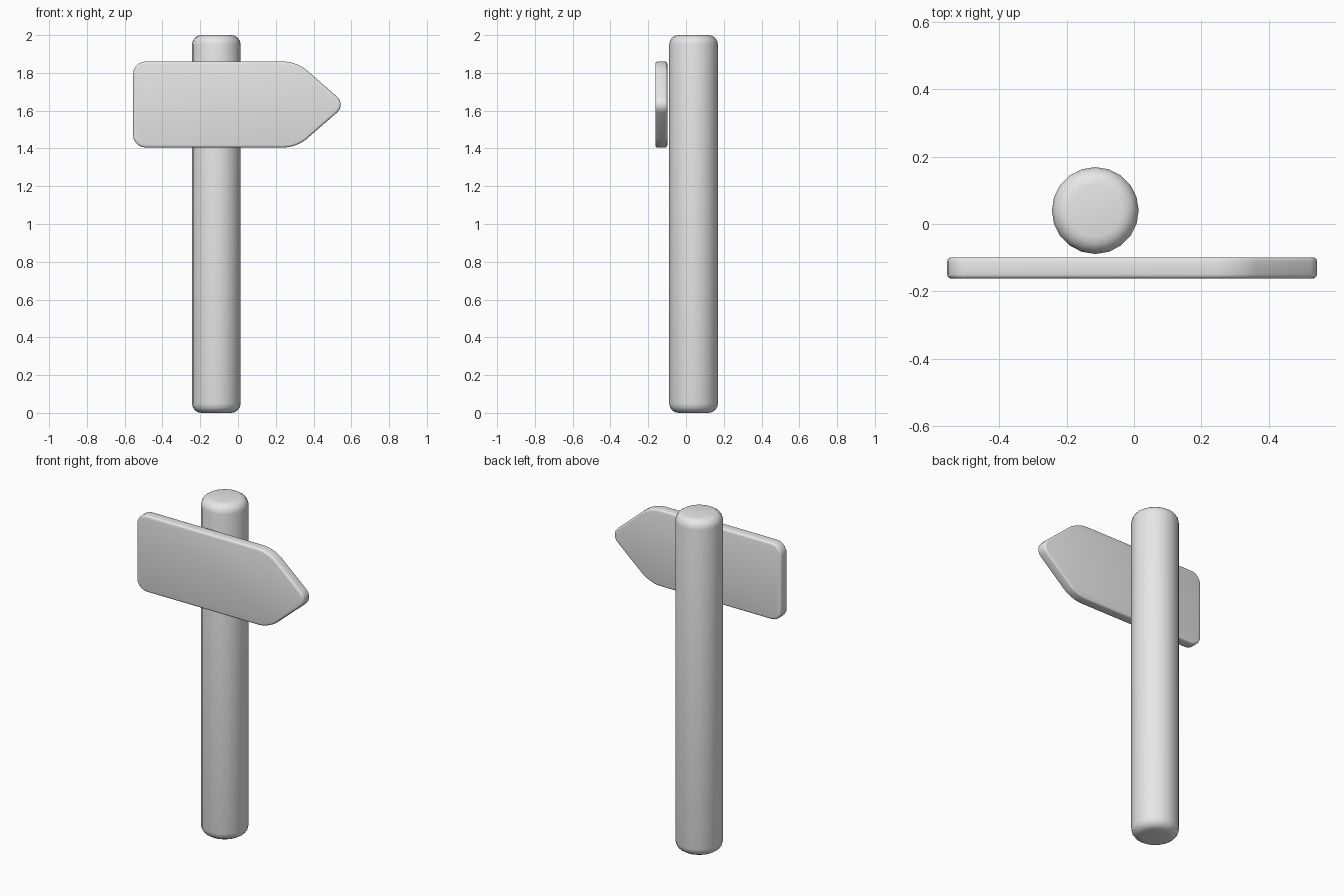
import bpy
import bmesh
import math
from mathutils import Matrix

cube = bpy.data.objects.get("Cube")
if cube:
    bpy.data.objects.remove(cube, do_unlink=True)

# Single plain grey
grey = bpy.data.materials.new("light_grey")
grey.use_nodes = True
colour = (0.8, 0.8, 0.8, 1.0)
grey.diffuse_color = colour
grey.node_tree.nodes["Principled BSDF"].inputs["Base Color"].default_value = colour


def finish(name, bm, bevel, segments):
    """Turn a bmesh into a rounded, smooth-shaded object."""
    bmesh.ops.recalc_face_normals(bm, faces=bm.faces)
    mesh = bpy.data.meshes.new(name)
    bm.to_mesh(mesh)
    bm.free()
    mesh.materials.append(grey)
    obj = bpy.data.objects.new(name, mesh)
    bpy.context.collection.objects.link(obj)
    mod = obj.modifiers.new("rounded_edges", "BEVEL")
    mod.width = bevel
    mod.segments = segments
    mod.limit_method = "ANGLE"
    mod.angle_limit = math.radians(50)
    for poly in mesh.polygons:
        poly.use_smooth = True
    return obj


# Post: 20-sided cylinder with rounded ends
bm = bmesh.new()
bmesh.ops.create_cone(bm, cap_ends=True, segments=20, radius1=0.129, radius2=0.129,
                      depth=2.0, matrix=Matrix.Translation((-0.115, 0.04, 1.0)))
finish("post", bm, 0.05, 4)

# Arrow board: outline with rounded corners, extruded backwards
FRONT, BACK = -0.162, -0.099
outline = [(-0.555, 1.405), (0.311, 1.405), (0.573, 1.632), (0.311, 1.86), (-0.555, 1.86)]
bm = bmesh.new()
face = bm.faces.new([bm.verts.new((x, FRONT, z)) for x, z in outline])
bmesh.ops.bevel(bm, geom=bm.verts[:], offset=0.065, segments=5, profile=0.5, affect="VERTICES")
front = bm.faces[:]
extruded = bmesh.ops.extrude_face_region(bm, geom=front, use_keep_orig=True)
moved = [g for g in extruded["geom"] if isinstance(g, bmesh.types.BMVert)]
bmesh.ops.translate(bm, verts=moved, vec=(0, BACK - FRONT, 0))
finish("arrow_board", bm, 0.012, 3)
